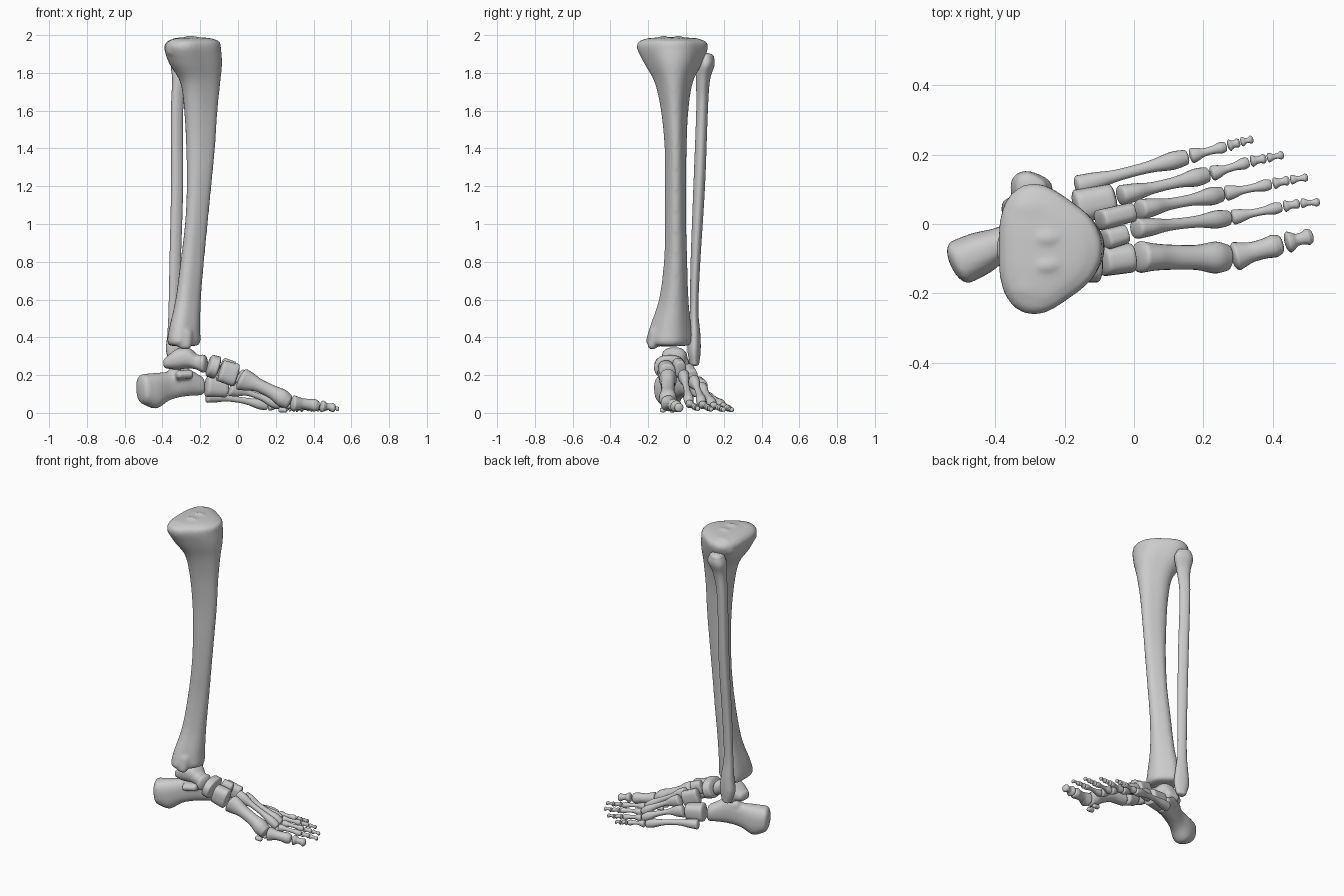
import bpy, bmesh, math
from mathutils import Vector

default = bpy.data.objects.get("Cube")
if default:
    bpy.data.objects.remove(default, do_unlink=True)

BONE = (0.6, 0.6, 0.6, 1.0)
material = bpy.data.materials.new("bone grey")
material.use_nodes = True
material.diffuse_color = BONE
material.node_tree.nodes["Principled BSDF"].inputs["Base Color"].default_value = BONE
UP = Vector((0, 0, 1))


def spline(a, b, c, d, t):
    """Catmull-Rom interpolation of whole rings."""
    return [q + t / 2 * (r - p + t * (2 * p - 5 * q + 4 * r - s + t * (3 * (q - r) + s - p)))
            for p, q, r, s in zip(a, b, c, d)]


def loft(bm, rings, vertical=False, cap=0.5, boxy=2.0, ridge=0.0, sides=28, steps=5):
    """Skin rings (x, y, z, half width, half height) and close both ends with domes."""
    first, last = Vector(rings[0][:3]), Vector(rings[-1][:3])
    axis = (last - first).normalized()
    if vertical:
        axis = UP if axis.z > 0 else -UP
        across, tall = Vector((1, 0, 0)), Vector((0, 1, 0))
    else:
        across = UP.cross(axis).normalized()
        tall = axis.cross(across)

    padded = [rings[0]] + list(rings) + [rings[-1]]
    dense = []
    for i in range(len(rings) - 1):
        dense += [spline(*padded[i:i + 4], k / steps) for k in range(steps)]
    dense.append(list(rings[-1]))

    def dome(ring, direction):
        depth = cap * min(ring[3:])
        result = []
        for k in range(1, 6):
            angle = k * math.pi / 11
            centre = Vector(ring[:3]) + direction * depth * math.sin(angle)
            result.append([*centre, ring[3] * math.cos(angle), ring[4] * math.cos(angle)])
        return result

    dense = dome(dense[0], -axis)[::-1] + dense + dome(dense[-1], axis)
    loops = []
    for x, y, z, wide, high in dense:
        loop = []
        for k in range(sides):
            angle = 2 * math.pi * k / sides
            c, s = math.cos(angle), math.sin(angle)
            radius = (abs(c) ** boxy + abs(s) ** boxy) ** (-1 / boxy)
            radius *= 1 + ridge * math.cos(3 * angle)
            loop.append(bm.verts.new(Vector((x, y, z)) + across * wide * radius * c
                                     + tall * high * radius * s))
        loops.append(loop)
    for low, top in zip(loops, loops[1:]):
        for k in range(sides):
            n = (k + 1) % sides
            bm.faces.new((low[k], low[n], top[n], top[k]))
    bm.faces.new(loops[0][::-1])
    bm.faces.new(loops[-1])


def finish(name, bm, fuse=0.0):
    """Make the object; fuse melts overlapping lofts into one skin."""
    bmesh.ops.recalc_face_normals(bm, faces=bm.faces)
    for face in bm.faces:
        face.smooth = True
    mesh = bpy.data.meshes.new(name)
    bm.to_mesh(mesh)
    bm.free()
    mesh.materials.append(material)
    obj = bpy.data.objects.new(name, mesh)
    bpy.context.collection.objects.link(obj)
    if fuse:
        remesh = obj.modifiers.new("fuse", 'REMESH')
        remesh.mode = 'VOXEL'
        remesh.voxel_size = fuse
        remesh.use_smooth_shade = True
        soften = obj.modifiers.new("soften", 'SMOOTH')
        soften.factor = 0.5
        soften.iterations = 4
    return obj


def bone(name, rings, **options):
    bm = bmesh.new()
    loft(bm, rings, **options)
    return finish(name, bm)


# Shin bone: ridged shaft, twin top bumps, inner ankle knob
bm = bmesh.new()
loft(bm, [(-.25, -.075, 1.978, .11, .14), (-.25, -.072, 1.965, .14, .172),
          (-.255, -.072, 1.93, .15, .182), (-.238, -.068, 1.85, .14, .148),
          (-.21, -.065, 1.75, .106, .098), (-.205, -.06, 1.6, .088, .07),
          (-.205, -.055, 1.4, .076, .056), (-.212, -.055, 1.2, .065, .054),
          (-.226, -.055, 1, .06, .054), (-.248, -.055, .8, .062, .06),
          (-.27, -.065, .6, .067, .076), (-.29, -.083, .45, .082, .107),
          (-.295, -.09, .38, .088, .117), (-.295, -.09, .36, .08, .105)],
     vertical=True, cap=.1, ridge=.1, sides=40)
for y in (-.12, -.04):
    loft(bm, [(-.26, y, 1.95, .05, .03), (-.25, y, 1.985, .035, .018)], vertical=True, cap=.8)
for y in (-.18, .04):
    loft(bm, [(-.3, y, 1.91, .08, .06), (-.29, y, 1.97, .06, .04)], vertical=True, cap=.4)
loft(bm, [(-.29, -.165, .43, .05, .03), (-.285, -.178, .36, .04, .026),
          (-.28, -.178, .345, .03, .02)], vertical=True)
finish("tibia", bm, fuse=.011)

# Thin outer leg bone
bone("fibula", [(-.3, .107, 1.885, .045, .04), (-.3, .104, 1.84, .06, .046),
                (-.31, .09, 1.76, .042, .036), (-.325, .085, 1.6, .032, .03),
                (-.325, .07, 1.2, .032, .03), (-.335, .05, .8, .03, .025),
                (-.34, .043, .55, .03, .022), (-.335, .045, .42, .042, .03),
                (-.335, .043, .33, .05, .034), (-.33, .045, .26, .032, .024)],
     vertical=True, ridge=.08)

# Heel bone with its inner shelf and rear joint hump
bm = bmesh.new()
loft(bm, [(-.5, -.11, .125, .066, .08), (-.44, -.083, .117, .062, .094),
          (-.37, -.05, .142, .046, .076), (-.29, -.012, .165, .048, .078),
          (-.2, .033, .145, .045, .052)], boxy=2.5, cap=.45)
loft(bm, [(-.32, -.09, .2, .045, .025), (-.25, -.075, .205, .035, .025)])
loft(bm, [(-.35, -.04, .21, .04, .03), (-.28, -.005, .21, .04, .035)])
finish("heel_bone", bm, fuse=.009)

# Ankle bone: pulley body, neck, head and outer wedge
bm = bmesh.new()
loft(bm, [(-.38, -.06, .265, .045, .03), (-.32, -.06, .285, .068, .056),
          (-.26, -.065, .29, .064, .054), (-.215, -.08, .268, .045, .04),
          (-.185, -.09, .26, .056, .05)], boxy=2.5)
loft(bm, [(-.33, -.01, .26, .03, .04), (-.27, -.01, .26, .025, .035)])
finish("ankle_bone", bm, fuse=.008)

# Midfoot bones
bone("navicular", [(-.147, -.088, .25, .08, .06), (-.115, -.085, .24, .084, .062)],
     boxy=2.4, cap=.25)
bone("medial_cuneiform", [(-.085, -.108, .222, .042, .058), (-.015, -.098, .2, .043, .062)],
     boxy=2.8, cap=.3)
bone("middle_cuneiform", [(-.08, -.045, .25, .03, .042), (-.03, -.03, .232, .028, .042)],
     boxy=3, cap=.3)
bone("lateral_cuneiform", [(-.095, .012, .215, .03, .048), (-.01, .033, .185, .028, .044)],
     boxy=3, cap=.3)
bone("cuboid", [(-.16, .05, .14, .05, .055), (-.065, .072, .13, .044, .048)],
     boxy=2.8, cap=.3)


def long_bone(name, start, end, base, shaft, head, tall=1.0, arch=0.0):
    """Waisted bone; tall stretches its base, arch lifts its middle."""
    start, end = Vector(start), Vector(end)
    gap = (end - start).normalized() * base * .4
    start, end = start + gap, end - gap
    profile = [(0, base, tall), (.16, base * .85, tall), (.36, shaft, 1),
               (.65, shaft, 1), (.87, head, 1), (1, head * .85, 1)]
    rings = []
    for t, half, stretch in profile:
        centre = start.lerp(end, t) + UP * arch * math.sin(math.pi * t)
        rings.append((*centre, half, half * stretch))
    bone(name, rings, cap=.4, sides=20, steps=4, boxy=2.2)


# Rays of the foot: joints from the midfoot to the toe tip
rays = {
    "big": [(.005, -.095, .185), (.28, -.097, .052), (.435, -.055, .036), (.52, -.032, .024)],
    "second": [(0, -.014, .2), (.28, .018, .048), (.43, .05, .03), (.48, .06, .025),
               (.537, .063, .02)],
    "third": [(.01, .04, .17), (.26, .087, .043), (.4, .116, .028), (.45, .127, .022),
              (.503, .135, .018)],
    "fourth": [(-.045, .08, .13), (.22, .144, .038), (.335, .18, .026), (.383, .19, .02),
               (.433, .2, .017)],
    "little": [(-.17, .108, .085), (.16, .195, .034), (.27, .225, .024), (.307, .236, .018),
               (.345, .245, .015)],
}
segments = ("metatarsal", "near_phalanx", "middle_phalanx", "tip_phalanx")
for toe, joints in rays.items():
    big = toe == "big"
    names = segments if not big else segments[:2] + segments[3:]
    for i, part in enumerate(names):
        if i == 0:
            size = (.046, .036, .046) if big else (.03, .017, .026)
        elif big:
            size = (.042, .029, .033) if i == 1 else (.031, .018, .024)
        else:
            size = [(.022, .012, .017), (.017, .011, .014), (.014, .008, .012)][i - 1]
        long_bone(f"{toe}_toe_{part}", joints[i], joints[i + 1], *size,
                  tall=1.3 if i == 0 and toe != "little" else 1,
                  arch=.012 if i == 0 else .003)

# Small paired bones under the ball of the big toe
for side, y in (("inner", -.122), ("outer", -.072)):
    bone(f"{side}_sesamoid", [(.225, y, .016, .016, .014), (.25, y, .014, .016, .013)], cap=.8)
